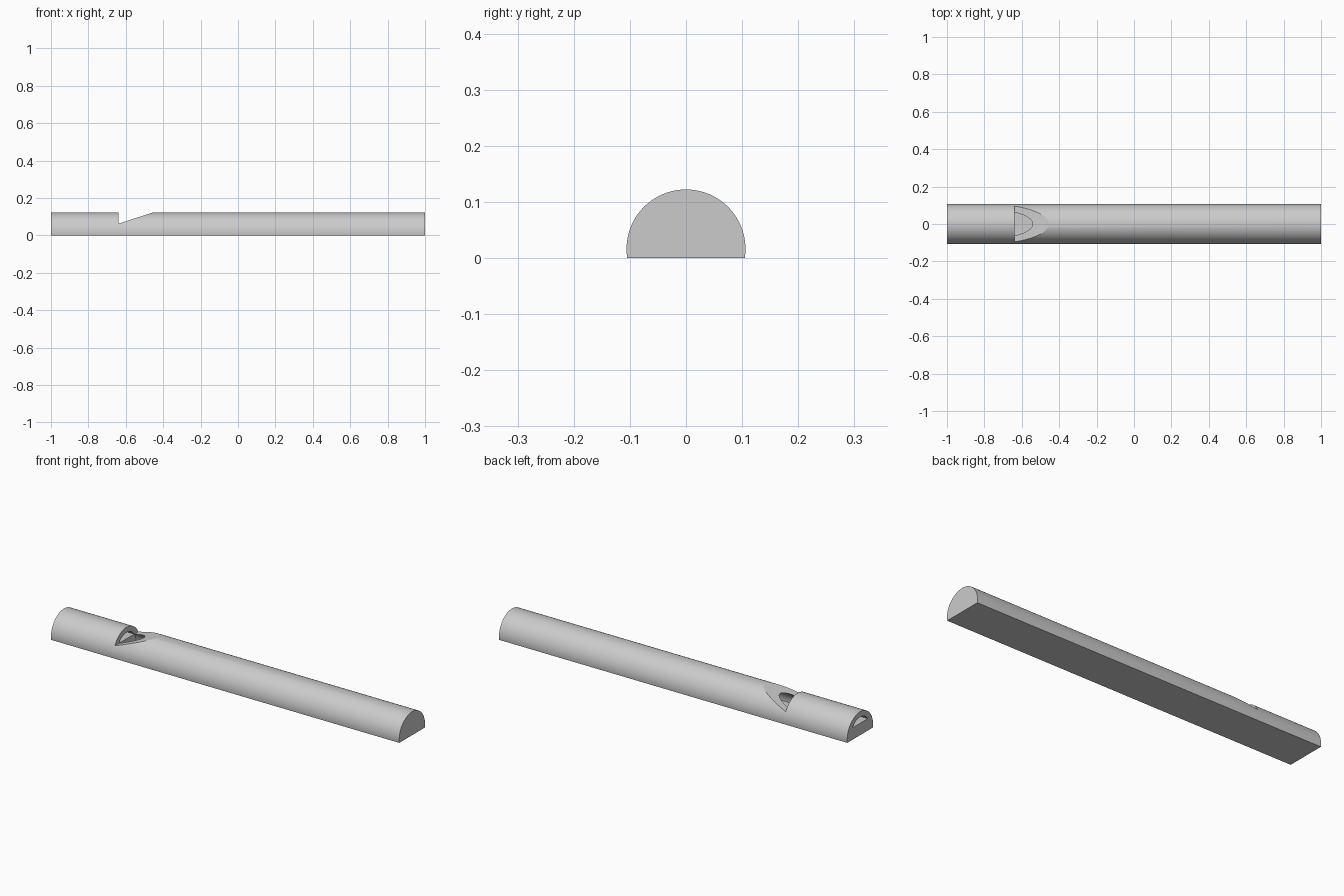
import bpy
import bmesh
from math import asin, cos, pi, sin

cube = bpy.data.objects.get("Cube")
if cube:
    bpy.data.objects.remove(cube, do_unlink=True)

AXIS_Z = 0.016            # height of the tube centre line
OUTER, BORE = 0.106, 0.078
LIP_X, LIP_Z = -0.64, 0.062

grey = bpy.data.materials.new("light grey")
grey.use_nodes = True
grey.diffuse_color = (0.6, 0.6, 0.6, 1)
grey.node_tree.nodes["Principled BSDF"].inputs["Base Color"].default_value = (0.6, 0.6, 0.6, 1)


def arc(radius, low, high, steps=64):
    """Points in (y, z) along an arc about the tube centre line."""
    return [(radius * cos(low + (high - low) * i / steps),
             AXIS_Z + radius * sin(low + (high - low) * i / steps))
            for i in range(steps + 1)]


def prism(name, loop, offset):
    """Extrude a closed loop of 3D points along an offset."""
    bm = bmesh.new()
    face = bm.faces.new([bm.verts.new(p) for p in loop])
    extruded = bmesh.ops.extrude_face_region(bm, geom=[face])["geom"]
    verts = [v for v in extruded if isinstance(v, bmesh.types.BMVert)]
    bmesh.ops.translate(bm, verts=verts, vec=offset)
    bmesh.ops.recalc_face_normals(bm, faces=bm.faces)
    mesh = bpy.data.meshes.new(name)
    bm.to_mesh(mesh)
    bm.free()
    mesh.materials.append(grey)
    obj = bpy.data.objects.new(name, mesh)
    bpy.context.collection.objects.link(obj)
    return obj


def bar(name, profile, x0, x1):
    return prism(name, [(x0, y, z) for y, z in profile], (x1 - x0, 0, 0))


def activate(obj):
    bpy.ops.object.select_all(action='DESELECT')
    obj.select_set(True)
    bpy.context.view_layer.objects.active = obj


def cut(obj, cutter):
    mod = obj.modifiers.new("cut", 'BOOLEAN')
    mod.operation, mod.solver, mod.object = 'DIFFERENCE', 'EXACT', cutter
    activate(obj)
    bpy.ops.object.modifier_apply(modifier=mod.name)
    bpy.data.objects.remove(cutter, do_unlink=True)


# Half-round tube body with a flat base
base = asin(AXIS_Z / OUTER)
body = bar("whistle_body", arc(OUTER, -base, pi + base), -1, 1)

# Bore, open at the mouth end and closed at the far end
cut(body, bar("bore_cutter", arc(BORE, 0, pi), -1.1, 0.97))

# Sound window: upright lip and sloping ramp
ramp = [(LIP_X, -0.2, LIP_Z), (-0.455, -0.2, 0.122),
        (-0.4, -0.2, 0.14), (LIP_X, -0.2, 0.14)]
cut(body, prism("window_cutter", ramp, (0, 0.4, 0)))

# Block filling the lower bore, leaving a windway above it
top = asin((LIP_Z - AXIS_Z) / BORE)
plug = bar("mouth_block", arc(BORE, pi - top, pi, 16) + arc(BORE, 0, top, 16), -1, LIP_X)

for part in (body, plug):
    activate(part)
    bpy.ops.object.shade_smooth_by_angle(angle=pi / 9)
